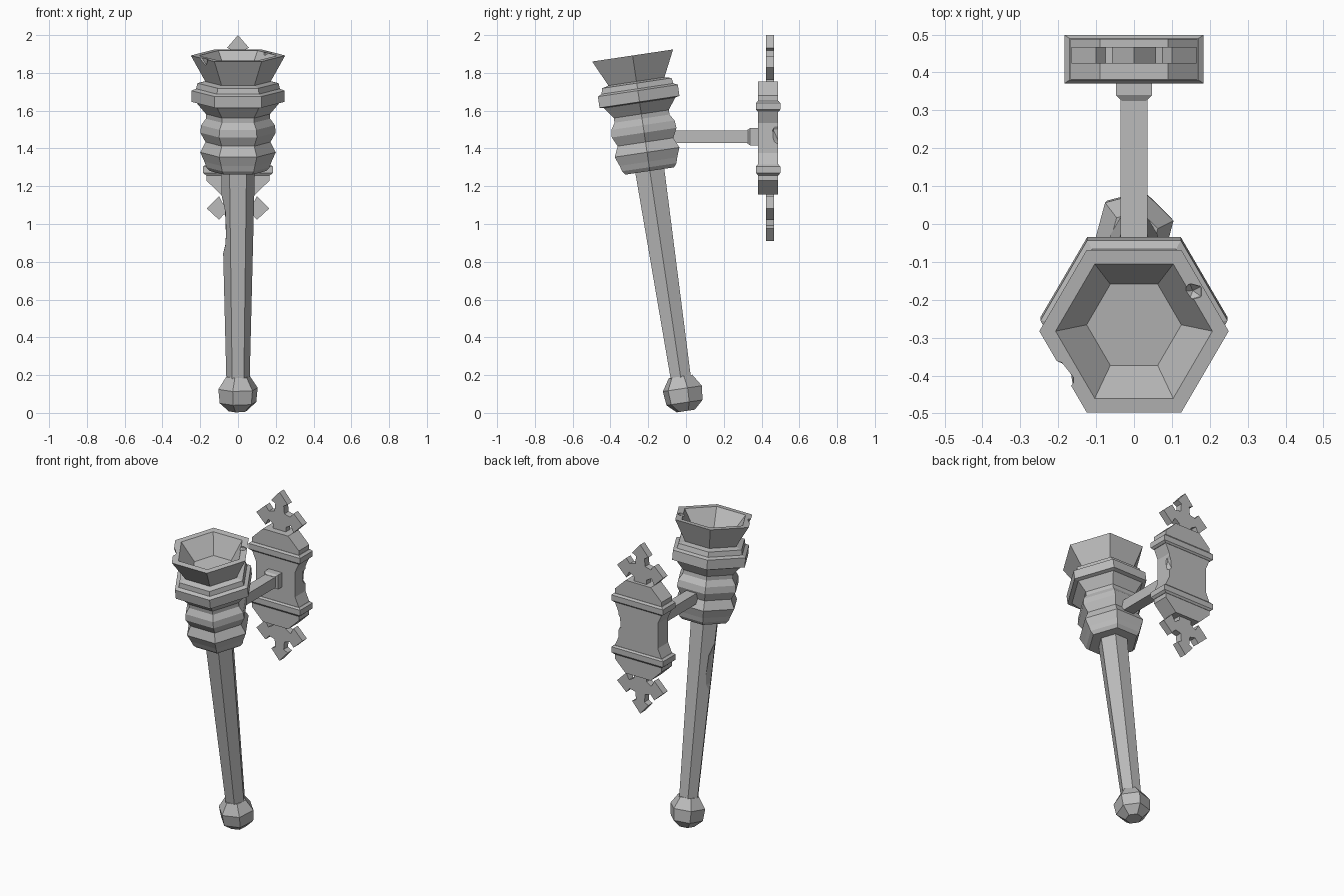
import bpy, bmesh, math
from mathutils import Matrix

if "Cube" in bpy.data.objects:
    bpy.data.objects.remove(bpy.data.objects["Cube"])

GREY = (0.5, 0.5, 0.5, 1)
mat = bpy.data.materials.new("stone grey")
mat.use_nodes = True
mat.diffuse_color = GREY
mat.node_tree.nodes["Principled BSDF"].inputs["Base Color"].default_value = GREY

TILT = Matrix.Rotation(math.radians(8.5), 4, 'X')   # torch leans forward
PLAQUE_Y, PLAQUE_Z = 0.435, 1.455


def finish(name, bm):
    bmesh.ops.recalc_face_normals(bm, faces=bm.faces)
    me = bpy.data.meshes.new(name)
    bm.to_mesh(me)
    bm.free()
    me.materials.append(mat)
    ob = bpy.data.objects.new(name, me)
    bpy.context.collection.objects.link(ob)
    return ob


def loft(bm, rings):
    """Skin a list of vertex rings and cap both ends."""
    n = len(rings[0])
    for a, b in zip(rings, rings[1:]):
        for i in range(n):
            j = (i + 1) % n
            bm.faces.new((a[i], a[j], b[j], b[i]))
    bm.faces.new(rings[0])
    bm.faces.new(rings[-1])


def hex_turned(name, profile, turn=0):
    """Six-sided lathe from (height, radius) pairs, tilted with the torch."""
    bm = bmesh.new()
    rings = []
    for t, r in profile:
        angles = [math.radians(60 * i + turn) for i in range(6)]
        rings.append([bm.verts.new((r * math.cos(a), r * math.sin(a), t)) for a in angles])
    loft(bm, rings)
    bm.transform(TILT)
    return finish(name, bm)


def beam(name, sections, z):
    """Box-section piece along y from (y, half_width, half_height)."""
    bm = bmesh.new()
    rings = [[bm.verts.new((sx * w, y, z + sz * h))
              for sx, sz in ((-1, -1), (1, -1), (1, 1), (-1, 1))] for y, w, h in sections]
    loft(bm, rings)
    return finish(name, bm)


def plate(name, half, y, depth):
    """Extrude a left/right symmetric x-z outline; half runs bottom to top."""
    pts = half + [(-x, z) for x, z in reversed(half) if x > 0]
    bm = bmesh.new()
    loft(bm, [[bm.verts.new((x, y + s * depth, z)) for x, z in pts] for s in (-1, 1)])
    return finish(name, bm)


def chip(ob, loc, size):
    """Knock a faceted notch out of a part."""
    bm = bmesh.new()
    bmesh.ops.create_icosphere(bm, subdivisions=1, radius=1)
    bm.transform(Matrix.Translation(loc) @ TILT @ Matrix.Diagonal((*size, 1)))
    cutter = finish("chip_cutter", bm)
    cutter.hide_render = True
    mod = ob.modifiers.new("chip", 'BOOLEAN')
    mod.operation, mod.solver, mod.object = 'DIFFERENCE', 'EXACT', cutter
    bpy.context.view_layer.objects.active = ob
    bpy.ops.object.modifier_apply(modifier=mod.name)
    bpy.data.objects.remove(cutter)


# Handle
hex_turned("pommel", [(0.01, 0.05), (0.055, 0.1), (0.13, 0.108), (0.195, 0.065)], turn=15)
shaft = hex_turned("shaft", [(0.15, 0.061), (1.32, 0.09)])
chip(shaft, (-0.095, -0.15, 0.98), (0.04, 0.09, 0.2))

# Ribbed grip and collar
hex_turned("ribbed_collar", [
    (1.295, 0.15), (1.315, 0.168), (1.345, 0.178), (1.395, 0.2), (1.45, 0.172),
    (1.5, 0.2), (1.54, 0.195), (1.575, 0.17), (1.6, 0.17), (1.66, 0.22),
    (1.665, 0.247), (1.725, 0.247), (1.735, 0.222), (1.765, 0.215), (1.775, 0.17)])

# Fire bowl with hollow inside
bowl = hex_turned("bowl", [(1.765, 0.168), (1.913, 0.25), (1.913, 0.207), (1.8, 0.125)])
chip(bowl, (-0.215, -0.41, 1.86), (0.065, 0.06, 0.05))
chip(bowl, (0.155, -0.18, 1.915), (0.03, 0.025, 0.03))

# Wall bracket arm and its socket
beam("arm", [(-0.2, 0.036, 0.034), (0.36, 0.036, 0.034)], 1.462)
beam("arm_socket", [(0.325, 0.032, 0.036), (0.34, 0.048, 0.046), (0.4, 0.048, 0.046)], 1.462)

# Wall plaque: notched sides, clipped corners
lower = [(0.09, -0.3), (0.167, -0.225), (0.167, -0.14), (0.14, -0.08)]
outline = lower + [(x, -z) for x, z in reversed(lower)]
plaque = plate("plaque", [(x, PLAQUE_Z + z) for x, z in outline], PLAQUE_Y, 0.053)
chip(plaque, (0.155, PLAQUE_Y + 0.05, 1.47), (0.035, 0.035, 0.07))

# Bands and pointed finials, mirrored above and below
finial = [(0.045, -0.02), (0.045, 0.03), (0.08, 0.05), (0.1, 0.01), (0.165, 0.075),
          (0.1, 0.135), (0.075, 0.105), (0.035, 0.115), (0.03, 0.165), (0.058, 0.18), (0, 0.247)]
for s, side in ((1, "upper"), (-1, "lower")):
    bm = bmesh.new()
    rings = []
    for z, w, d in ((0.14, 0.17, 0.055), (0.15, 0.184, 0.064),
                    (0.185, 0.184, 0.064), (0.197, 0.17, 0.055)):
        rings.append([bm.verts.new((a * w, PLAQUE_Y + b * d, PLAQUE_Z + s * z))
                      for a, b in ((-1, -1), (1, -1), (1, 1), (-1, 1))])
    loft(bm, rings)
    finish(side + "_band", bm)
    plate(side + "_finial", [(x, PLAQUE_Z + s * (0.298 + h)) for x, h in finial], 0.445, 0.022)
